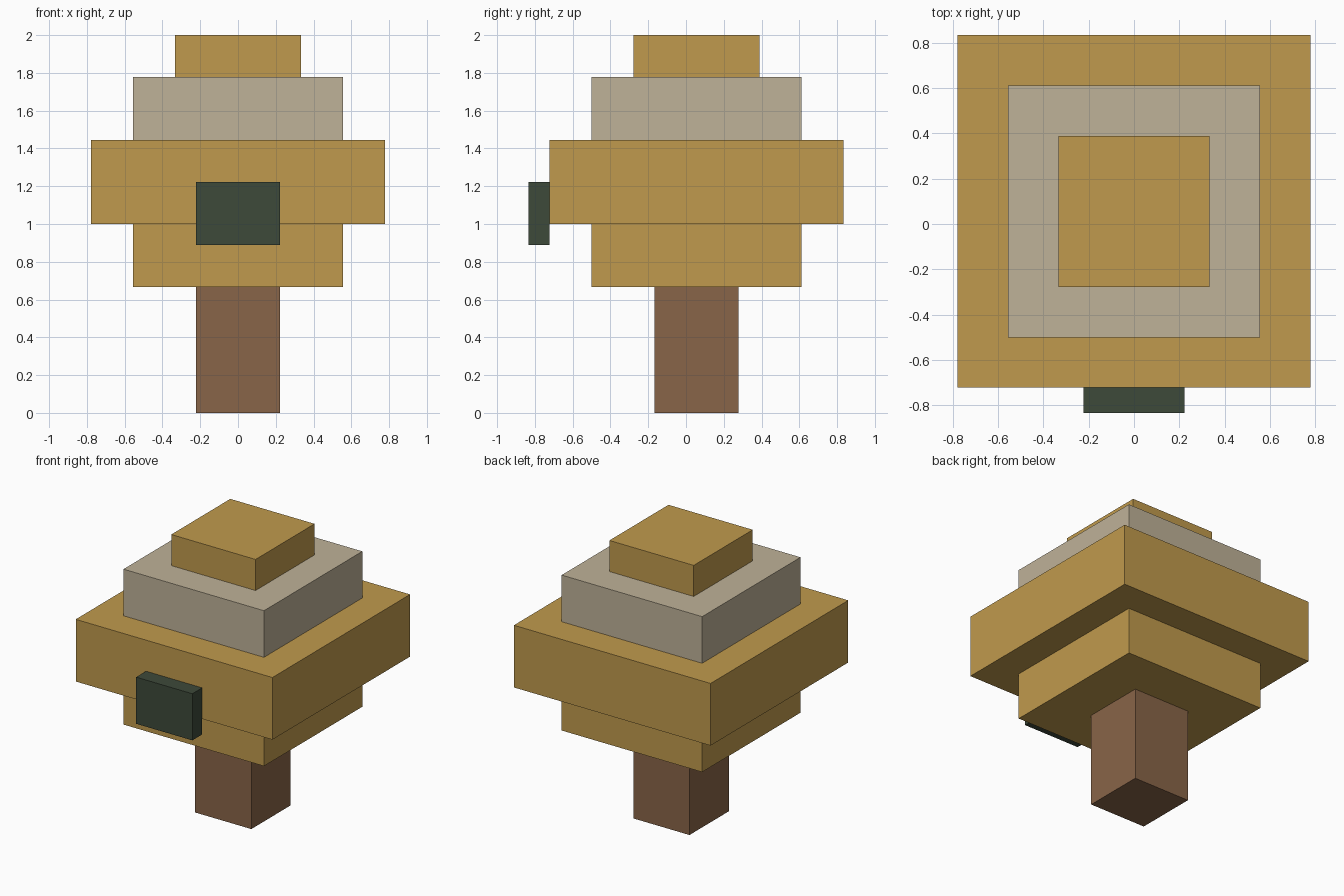
import bpy
import bmesh
from mathutils import Matrix, Vector

if "Cube" in bpy.data.objects:
    bpy.data.objects.remove(bpy.data.objects["Cube"])

U = 1 / 9      # block grid unit
CY = 0.5       # trunk axis offset in y, in grid units


def material(name, rgb):
    m = bpy.data.materials.new(name)
    m.diffuse_color = (*rgb, 1)
    m.use_nodes = True
    m.node_tree.nodes["Principled BSDF"].inputs["Base Color"].default_value = m.diffuse_color
    return m


gold = material("golden leaves", (0.527, 0.323, 0.074))
beige = material("pale leaves", (0.521, 0.445, 0.314))
brown = material("brown bark", (0.250, 0.130, 0.065))
green = material("dark green", (0.047, 0.067, 0.042))


def block(name, mat, half_x, y0, y1, z0, z1):
    """Box symmetric in x, given in grid units."""
    size = Vector((2 * half_x, y1 - y0, z1 - z0)) * U
    centre = Vector((0, (y0 + y1) / 2, (z0 + z1) / 2)) * U
    bm = bmesh.new()
    bmesh.ops.create_cube(bm, size=1, matrix=Matrix.Translation(centre) @ Matrix.Diagonal((*size, 1)))
    mesh = bpy.data.meshes.new(name)
    bm.to_mesh(mesh)
    bm.free()
    mesh.materials.append(mat)
    bpy.context.collection.objects.link(bpy.data.objects.new(name, mesh))


# Square tiers stacked from the ground up
tiers = [
    ("trunk", brown, 2, 0, 6),
    ("lower_canopy", gold, 5, 6, 9),
    ("wide_canopy", gold, 7, 9, 13),
    ("upper_canopy", beige, 5, 13, 16),
    ("canopy_top", gold, 3, 16, 18),
]
for name, mat, half, z0, z1 in tiers:
    block(name, mat, half, CY - half, CY + half, z0, z1)

# Dark block on the front of the widest tier
block("front_block", green, 2, -7.5, -6.5, 8, 11)
